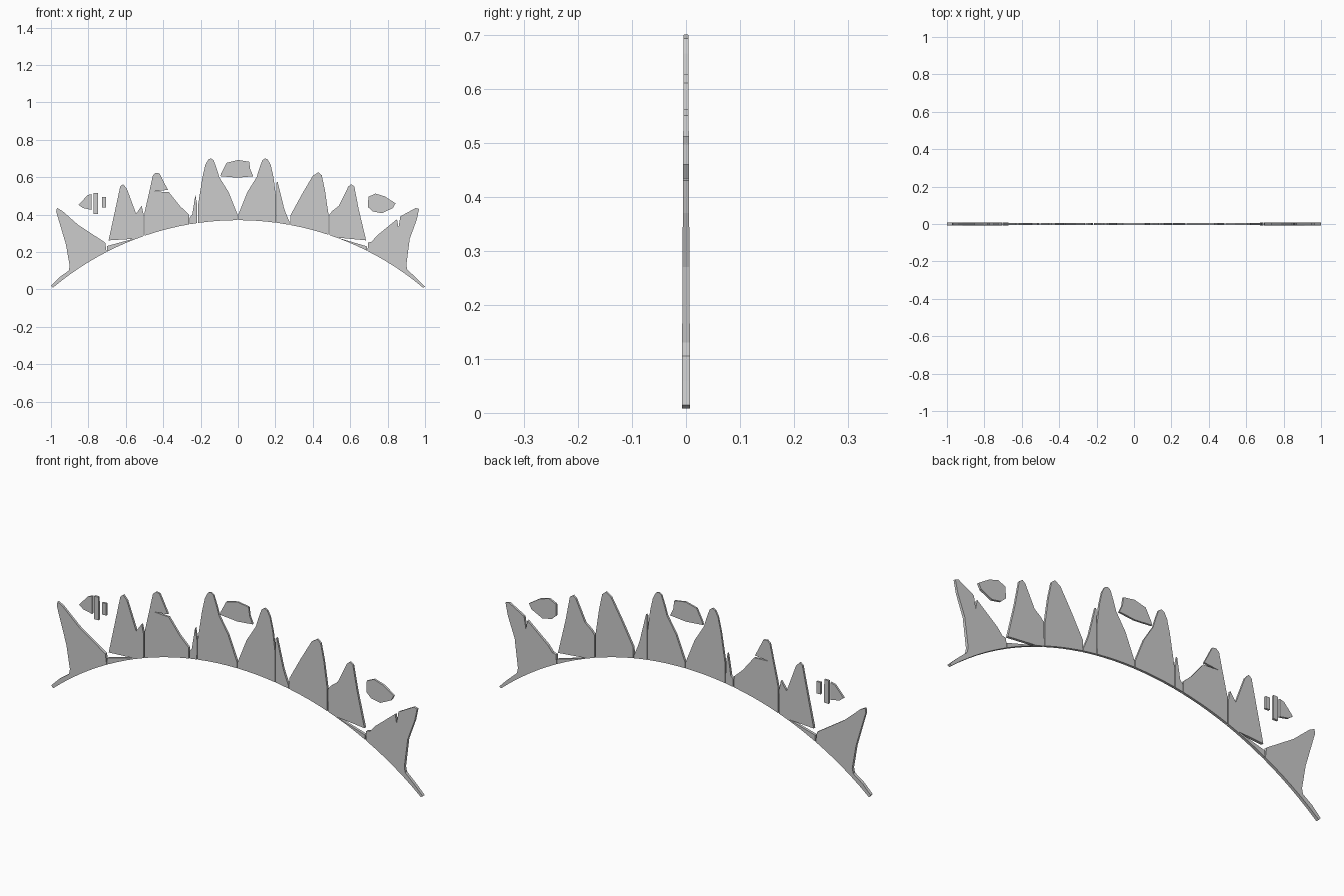
import bpy, bmesh, math

RADIUS = 1.536
ARC_TOP = 0.37


def arc(x):
    return max(0.0, ARC_TOP - RADIUS + math.sqrt(RADIUS ** 2 - x * x))


def plate(name, outline):
    """Thin flat slab, slightly thinner towards the top."""
    bm = bmesh.new()
    rings = []
    for side in (-1, 1):
        rings.append([bm.verts.new((x, side * (0.0078 - 0.0052 * z), z)) for x, z in outline])
    front, back = rings
    bm.faces.new(front)
    bm.faces.new(back[::-1])
    n = len(outline)
    for i in range(n):
        j = (i + 1) % n
        bm.faces.new((front[j], front[i], back[i], back[j]))
    bmesh.ops.recalc_face_normals(bm, faces=bm.faces)
    mesh = bpy.data.meshes.new(name)
    bm.to_mesh(mesh)
    bm.free()
    bpy.context.collection.objects.link(bpy.data.objects.new(name, mesh))


def spike(name, left, right, top):
    """Spike whose foot follows the arch; top runs left to right."""
    steps = max(2, round((right - left) / 0.05))
    foot = [(right + (left - right) * i / steps) for i in range(steps + 1)]
    plate(name, top + [(x, arc(x)) for x in foot])


def flip(points):
    return [(-x, z) for x, z in reversed(points)]


# End spikes with their thin tails
spike("left_end_spike", -0.99, -0.703,
      [(-1, 0.02), (-0.955, 0.065), (-0.905, 0.10), (-0.9, 0.125), (-0.92, 0.24),
       (-0.972, 0.415), (-0.968, 0.435), (-0.94, 0.42), (-0.855, 0.345), (-0.71, 0.25)])
spike("right_end_spike", 0.693, 0.99,
      [(0.695, 0.25), (0.715, 0.255), (0.74, 0.285), (0.85, 0.375), (0.858, 0.33), (0.868, 0.39),
       (0.95, 0.435), (0.968, 0.43), (0.955, 0.37), (0.918, 0.27), (0.9, 0.13), (0.905, 0.105),
       (0.955, 0.06), (1, 0.015)])

# Outer spikes, slit just above the arch
spike("left_outer_spike", -0.7, -0.505,
      [(-0.7, 0.232), (-0.56, 0.27), (-0.692, 0.262), (-0.66, 0.41), (-0.63, 0.55),
       (-0.615, 0.562), (-0.595, 0.54), (-0.545, 0.405), (-0.515, 0.447), (-0.505, 0.40)])
spike("right_outer_spike", 0.489, 0.689,
      [(0.489, 0.40), (0.505, 0.42), (0.54, 0.447), (0.59, 0.55), (0.605, 0.562),
       (0.622, 0.55), (0.645, 0.43), (0.685, 0.262), (0.53, 0.277), (0.689, 0.23)])

# Middle spikes
spike("left_middle_spike", -0.5, -0.262,
      [(-0.5, 0.41), (-0.475, 0.52), (-0.455, 0.61), (-0.44, 0.623), (-0.42, 0.62),
       (-0.375, 0.532), (-0.45, 0.524), (-0.37, 0.52), (-0.31, 0.445), (-0.262, 0.40)])
spike("right_middle_spike", 0.28, 0.484,
      [(0.28, 0.395), (0.34, 0.505), (0.4, 0.607), (0.43, 0.626), (0.448, 0.61),
       (0.465, 0.53), (0.484, 0.40)])

# Thin slivers beside the inner spikes
spike("left_sliver", -0.258, -0.218,
      [(-0.258, 0.385), (-0.245, 0.40), (-0.228, 0.505), (-0.218, 0.45)])
spike("right_sliver", 0.206, 0.276,
      [(0.206, 0.57), (0.212, 0.575), (0.245, 0.44), (0.255, 0.41), (0.276, 0.36)])

# Tall inner spikes meeting at the centre
inner = [(-0.214, 0.45), (-0.19, 0.60), (-0.175, 0.665), (-0.16, 0.693), (-0.145, 0.7),
         (-0.13, 0.69), (-0.112, 0.64), (-0.1, 0.60), (-0.05, 0.52), (0.0, 0.41)]
spike("left_inner_spike", -0.214, -0.002, inner[:-1] + [(-0.002, 0.40)])
spike("right_inner_spike", 0.002, 0.203, flip([(-0.203, 0.50)] + inner[1:-1] + [(-0.002, 0.40)]))

# Gem bridging the two inner spikes
plate("centre_gem", [(-0.094, 0.605), (-0.09, 0.62), (-0.06, 0.677), (0, 0.692), (0.06, 0.682),
                     (0.066, 0.64), (0.082, 0.605), (0, 0.597)])

# Floating side gems: one whole, one broken into three
plate("right_gem", [(0.695, 0.44), (0.697, 0.495), (0.735, 0.512), (0.785, 0.497), (0.842, 0.46),
                    (0.828, 0.435), (0.77, 0.407), (0.72, 0.417)])
plate("left_gem_outer", [(-0.852, 0.452), (-0.805, 0.503), (-0.782, 0.51), (-0.782, 0.425),
                         (-0.83, 0.435)])
for name, x0, x1, z0, z1 in (("left_gem_shard", -0.772, -0.748, 0.403, 0.515),
                             ("left_gem_inner", -0.728, -0.706, 0.437, 0.495)):
    plate(name, [(x0, z0), (x0, z1), (x1, z1), (x1, z0)])
